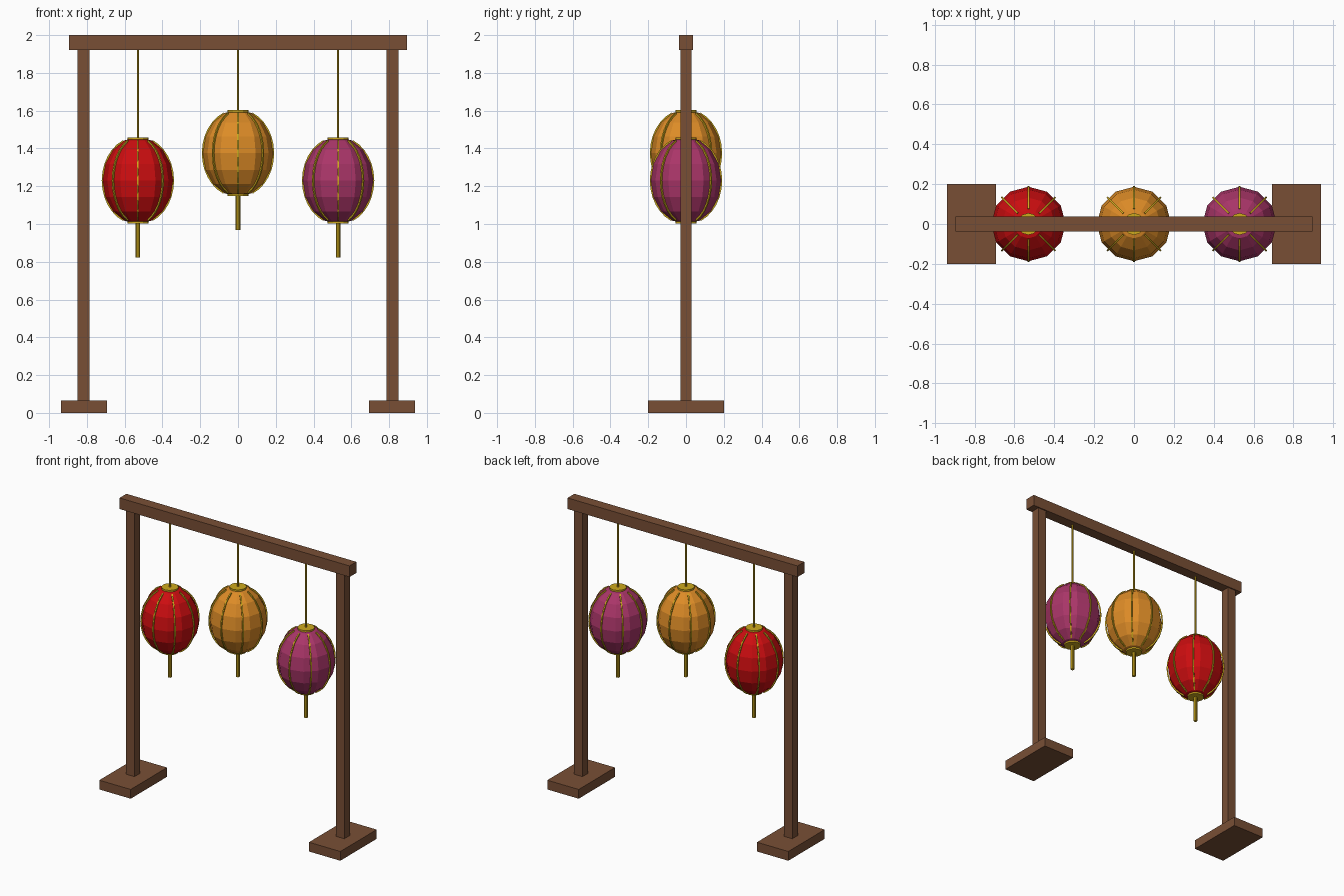
import bpy, bmesh, math
from mathutils import Matrix, Vector

if "Cube" in bpy.data.objects:
    bpy.data.objects.remove(bpy.data.objects["Cube"])


def material(name, rgb):
    m = bpy.data.materials.new(name)
    m.diffuse_color = (*rgb, 1)
    m.use_nodes = True
    m.node_tree.nodes["Principled BSDF"].inputs["Base Color"].default_value = m.diffuse_color
    return m


WOOD = material("brown wood", (0.19, 0.078, 0.036))
GOLD = material("gold", (0.62, 0.40, 0.012))
RED = material("red paper", (0.60, 0.004, 0.005))
ORANGE = material("orange paper", (0.72, 0.26, 0.02))
PURPLE = material("magenta paper", (0.40, 0.036, 0.14))


def finish(name, bm, mat):
    bmesh.ops.recalc_face_normals(bm, faces=bm.faces)
    mesh = bpy.data.meshes.new(name)
    bm.to_mesh(mesh)
    bm.free()
    mesh.materials.append(mat)
    ob = bpy.data.objects.new(name, mesh)
    bpy.context.collection.objects.link(ob)
    return ob


def box(name, center, size, mat):
    bm = bmesh.new()
    bmesh.ops.create_cube(bm, size=1, matrix=Matrix.Translation(center) @ Matrix.Diagonal((*size, 1)))
    return finish(name, bm, mat)


def rod(name, x, z0, z1, radius, sides, mat):
    bm = bmesh.new()
    bmesh.ops.create_cone(bm, cap_ends=True, segments=sides, radius1=radius, radius2=radius,
                          depth=z1 - z0, matrix=Matrix.Translation((x, 0, (z0 + z1) / 2)))
    return finish(name, bm, mat)


def ribs(name, x, z, rx, rz, thick, mat, count=8, steps=12):
    # thin square strips following the meridians of the lantern
    bm = bmesh.new()
    for i in range(count):
        a = 2 * math.pi * i / count
        out, side = Vector((math.cos(a), math.sin(a), 0)), Vector((-math.sin(a), math.cos(a), 0))
        prev = None
        for k in range(steps + 1):
            t = math.radians(-66 + 132 * k / steps)
            p = Vector((x, 0, z)) + out * rx * math.cos(t) + Vector((0, 0, rz * math.sin(t)))
            n = out * math.cos(t) + Vector((0, 0, math.sin(t)))
            ring = [bm.verts.new(p + n * u * thick + side * v * thick)
                    for u, v in ((1, 1), (1, -1), (-1, -1), (-1, 1))]
            if prev:
                for j in range(4):
                    bm.faces.new((prev[j], prev[j - 1], ring[j - 1], ring[j]))
            else:
                bm.faces.new(ring)
            prev = ring
        bm.faces.new(prev[::-1])
    return finish(name, bm, mat)


def lantern(label, x, z, mat):
    rx, rz = 0.187, 0.23
    bm = bmesh.new()
    bmesh.ops.create_uvsphere(bm, u_segments=12, v_segments=8, radius=1,
                              matrix=Matrix.Translation((x, 0, z)) @ Matrix.Diagonal((rx, rx, rz, 1)))
    finish(label + "_lantern_body", bm, mat)
    ribs(label + "_lantern_ribs", x, z, rx, rz, 0.0045, GOLD)
    rod(label + "_top_cap", x, z + 0.21, z + 0.228, 0.055, 12, GOLD)
    rod(label + "_bottom_cap", x, z - 0.228, z - 0.21, 0.055, 12, GOLD)
    rod(label + "_tassel", x, z - 0.407, z - 0.225, 0.012, 8, GOLD)
    rod(label + "_string", x, z + 0.22, 1.925, 0.006, 6, GOLD)


# wooden frame
box("top_beam", (0, 0, 1.961), (1.79, 0.076, 0.078), WOOD)
for side, s in (("left", -1), ("right", 1)):
    box(side + "_post", (s * 0.817, 0, 0.99), (0.064, 0.06, 1.88), WOOD)
    box(side + "_foot", (s * 0.816, 0, 0.0325), (0.244, 0.404, 0.065), WOOD)

# hanging lanterns
lantern("red", -0.53, 1.23, RED)
lantern("orange", 0, 1.375, ORANGE)
lantern("magenta", 0.53, 1.23, PURPLE)
